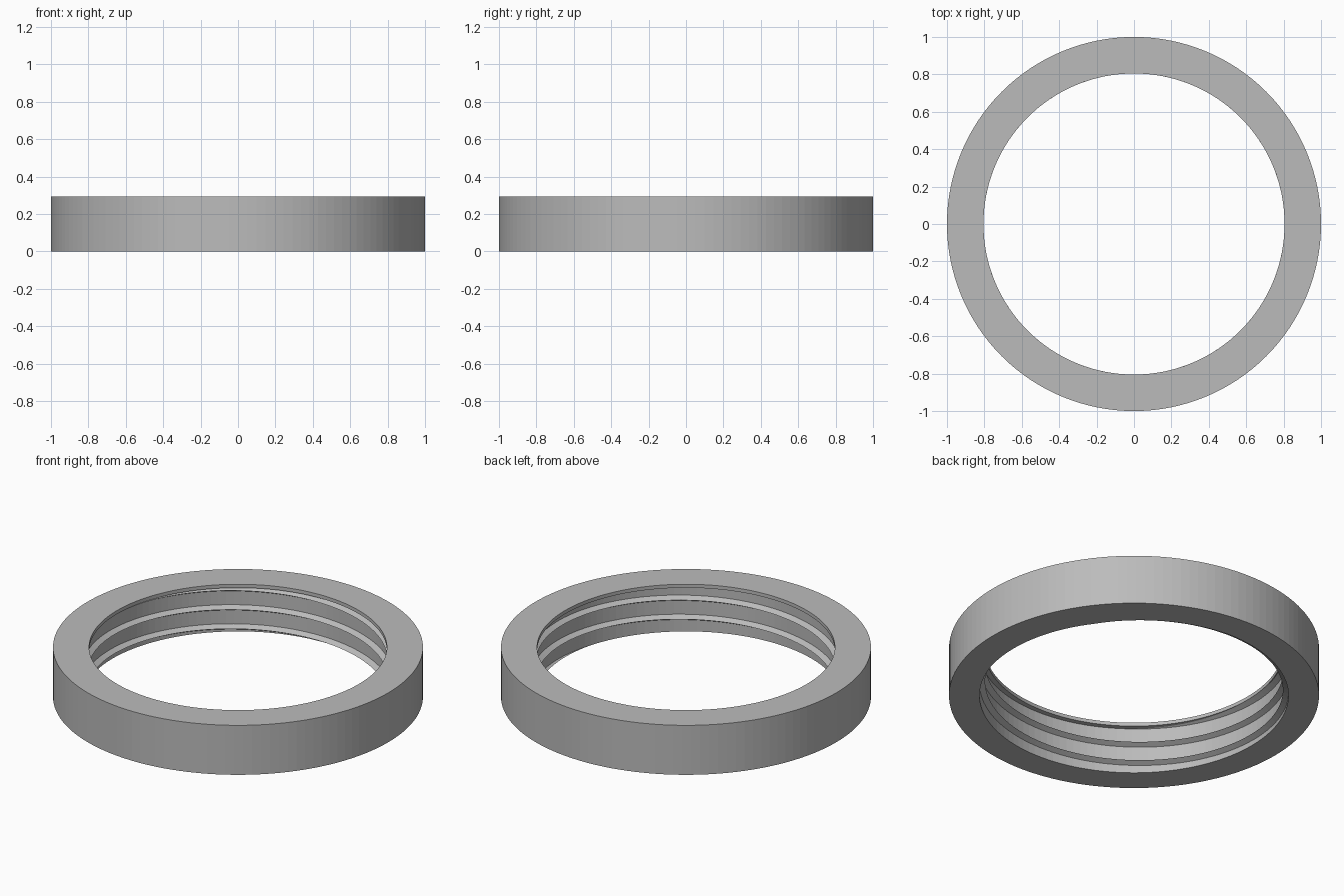
import bpy
import bmesh
from math import cos, sin, pi, radians, tan

cube = bpy.data.objects.get("Cube")
if cube:
    bpy.data.objects.remove(cube, do_unlink=True)

SIDES = 128
HEIGHT, LIP_Z = 0.295, 0.274
OUTER, ROOT, CREST = 1.0, 0.835, 0.805
PITCH = 0.114
FLANK = (ROOT - CREST) * tan(radians(30))

grey = bpy.data.materials.new("plain grey")
grey.use_nodes = True
colour = (0.5, 0.5, 0.5, 1)
grey.diffuse_color = colour
grey.node_tree.nodes["Principled BSDF"].inputs["Base Color"].default_value = colour


def sweep(bm, sections, closed):
    """Skin a row of closed cross-sections, each a list of points."""
    rings = [[bm.verts.new(p) for p in s] for s in sections]
    pairs = list(zip(rings, rings[1:]))
    if closed:
        pairs.append((rings[-1], rings[0]))
    for a, b in pairs:
        for i in range(len(a)):
            j = (i + 1) % len(a)
            bm.faces.new((a[i], a[j], b[j], b[i]))
    if not closed:
        bm.faces.new(rings[0])
        bm.faces.new(rings[-1])


def section(angle, profile, lift=0.0):
    return [(r * cos(angle), r * sin(angle), z + lift) for r, z in profile]


def finish(bm, name):
    bmesh.ops.recalc_face_normals(bm, faces=bm.faces)
    mesh = bpy.data.meshes.new(name)
    bm.to_mesh(mesh)
    bm.free()
    mesh.materials.append(grey)
    obj = bpy.data.objects.new(name, mesh)
    bpy.context.collection.objects.link(obj)


# Ring body with a narrow inward lip at the top
body = [(OUTER, 0), (OUTER, HEIGHT), (CREST, HEIGHT),
        (CREST, LIP_Z), (ROOT, LIP_Z), (ROOT, 0)]
bm = bmesh.new()
sweep(bm, [section(2 * pi * i / SIDES, body) for i in range(SIDES)], True)
finish(bm, "ring_body")

# Right-handed V-shaped thread, trimmed level with the base and inside the lip
rib = [(CREST, 0), (ROOT + 0.002, FLANK), (ROOT + 0.002, -FLANK)]
start = radians(34)
first = -int(SIDES * 0.2)
last = int(SIDES * 2.65)
bm = bmesh.new()
sections = []
for i in range(first, last):
    turn = i / SIDES
    sections.append(section(start + 2 * pi * turn, rib, PITCH * turn))
sweep(bm, sections, False)
for z, up in ((0, -1), (LIP_Z + 0.005, 1)):
    geom = bm.verts[:] + bm.edges[:] + bm.faces[:]
    cut = bmesh.ops.bisect_plane(bm, geom=geom, plane_co=(0, 0, z),
                                 plane_no=(0, 0, up), clear_outer=True)
    rim = [e for e in cut["geom_cut"] if isinstance(e, bmesh.types.BMEdge)]
    bmesh.ops.holes_fill(bm, edges=rim)
finish(bm, "inner_thread")
